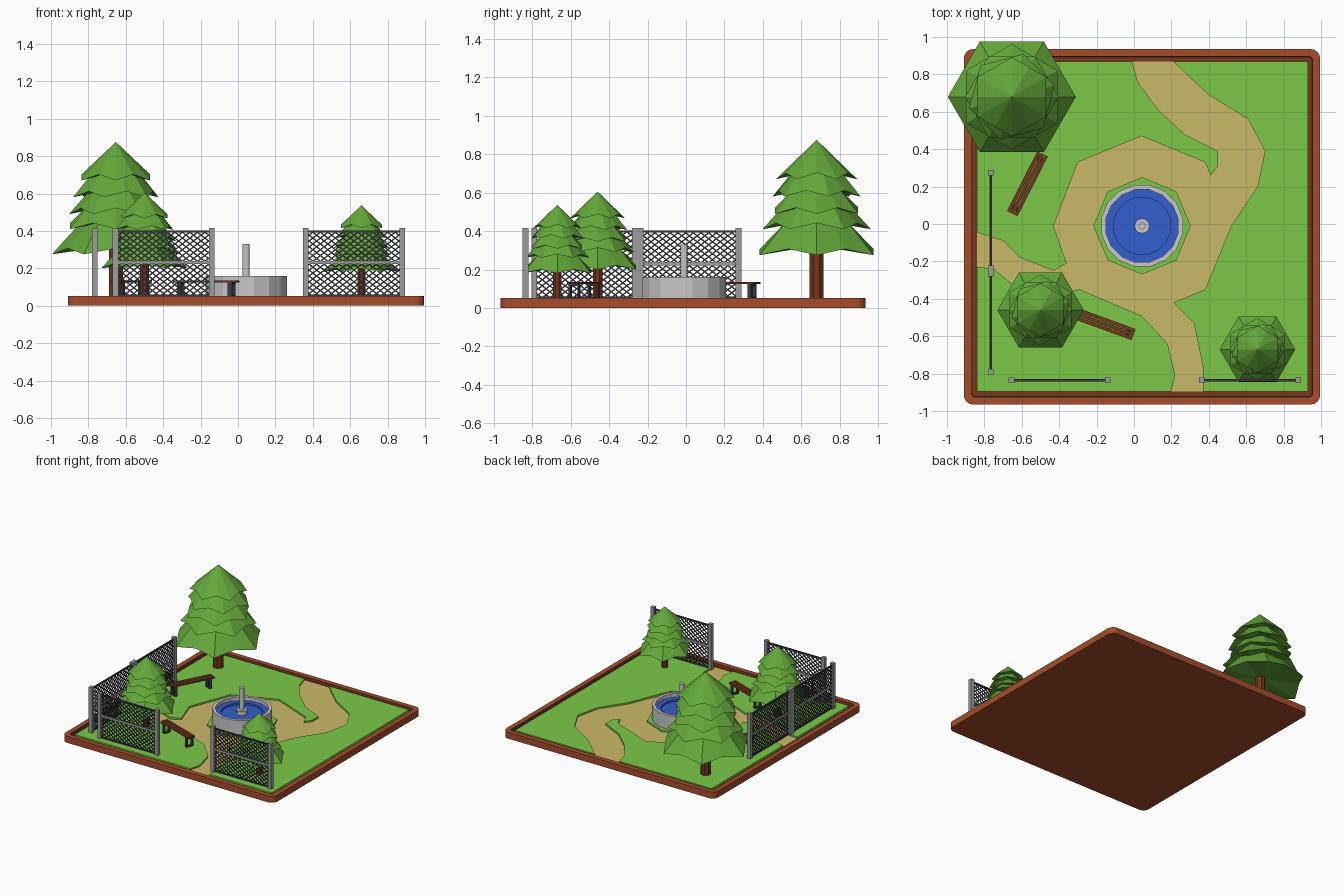
import bpy, bmesh, math
from mathutils import Matrix, Vector

if "Cube" in bpy.data.objects:
    bpy.data.objects.remove(bpy.data.objects["Cube"])


def mat(name, r, g, b):
    m = bpy.data.materials.new(name)
    m.diffuse_color = [((c / 255 + 0.055) / 1.055) ** 2.4 for c in (r, g, b)] + [1]
    m.use_nodes = True
    m.node_tree.nodes["Principled BSDF"].inputs["Base Color"].default_value = m.diffuse_color
    return m


BRICK = mat("rim brown", 166, 77, 43)
WOOD = mat("dark wood", 116, 56, 30)
GRASS = mat("grass green", 124, 201, 71)
SAND = mat("path sand", 202, 186, 104)
LEAF = mat("foliage green", 100, 168, 58)
STONE = mat("light stone", 200, 200, 200)
WATER = mat("water blue", 52, 94, 205)
STEEL = mat("post grey", 158, 158, 160)
WIRE = mat("wire dark", 58, 58, 68)


def finish(name, bm, mats):
    bmesh.ops.recalc_face_normals(bm, faces=bm.faces)
    me = bpy.data.meshes.new(name)
    bm.to_mesh(me)
    bm.free()
    for m in mats:
        me.materials.append(m)
    ob = bpy.data.objects.new(name, me)
    bpy.context.collection.objects.link(ob)
    return ob


def loft(name, rings, mats, idx=None):
    """Skin equal-length rings, capped; idx gives a material per span plus the end cap."""
    bm = bmesh.new()
    vs = [[bm.verts.new(p) for p in r] for r in rings]
    n = len(vs[0])
    idx = idx or [0] * len(rings)
    bm.faces.new(vs[0][::-1])
    for k in range(len(vs) - 1):
        for i in range(n):
            j = (i + 1) % n
            f = bm.faces.new((vs[k][i], vs[k][j], vs[k + 1][j], vs[k + 1][i]))
            f.material_index = idx[k]
    bm.faces.new(vs[-1]).material_index = idx[-1]
    return finish(name, bm, mats)


def circle(cx, cy, r, z, n, phase=0.0):
    return [(cx + r * math.cos(phase + 2 * math.pi * i / n),
             cy + r * math.sin(phase + 2 * math.pi * i / n), z) for i in range(n)]


def prism(name, pts, z0, z1, m):
    return loft(name, [[(x, y, z) for x, y in pts] for z in (z0, z1)], [m])


def boxes(name, items, m, base=Matrix()):
    """Items: (centre, size, tilt about the local y axis)."""
    bm = bmesh.new()
    for c, s, tilt in items:
        M = base @ Matrix.Translation(c) @ Matrix.Rotation(tilt, 4, 'Y') @ Matrix.Diagonal((*s, 1))
        bmesh.ops.create_cube(bm, size=1, matrix=M)
    return finish(name, bm, [m])


# --- base tray with rounded rim
def rounded(inset, r, z):
    x0, x1, y0, y1 = -0.91 + inset, 0.995 - inset, -0.965 + inset, 0.935 - inset
    pts = []
    for k, (x, y) in enumerate([(x1 - r, y1 - r), (x0 + r, y1 - r), (x0 + r, y0 + r), (x1 - r, y0 + r)]):
        for i in range(5):
            a = math.pi / 2 * (k + i / 4)
            pts.append((x + r * math.cos(a), y + r * math.sin(a), z))
    return pts


loft("base_tray", [rounded(0, .05, 0), rounded(0, .05, .052), rounded(.04, .02, .052),
                   rounded(.042, .02, .03)], [BRICK, WOOD], [0, 0, 1, 1])

# --- sand floor, and grass with the path cut out of it
RECT = [(-.84, -.895), (.93, -.895), (.93, .87), (-.84, .87)]
prism("path_floor", RECT, .025, .034, SAND)
grass = prism("grass", RECT, .026, .047, GRASS)
PATH = [(-.01, .9), (-.01, .87), (.02, .76), (.13, .61), (.27, .48), (.45, .39), (.45, .31), (.41, .26),
        (.38, .33), (.04, .47), (-.30, .33), (-.43, -.01), (-.36, -.21), (-.43, -.25), (-.61, -.18),
        (-.70, -.09), (-.84, -.045), (-.9, -.04), (-.9, -.22), (-.75, -.24), (-.64, -.33), (-.45, -.38),
        (-.29, -.35), (-.15, -.41), (.04, -.49), (.18, -.64), (.22, -.81), (.19, -.93), (.37, -.93),
        (.37, -.77), (.32, -.53), (.21, -.42), (.38, -.35), (.52, -.01), (.66, .20), (.70, .39),
        (.61, .56), (.40, .69), (.28, .80), (.21, .87), (.21, .9)]
cutter = prism("path_cutter", PATH, .01, .08, GRASS)
mod = grass.modifiers.new("cut_path", 'BOOLEAN')
mod.operation, mod.object, mod.solver = 'DIFFERENCE', cutter, 'EXACT'
bpy.context.view_layer.update()
cut = bpy.data.meshes.new_from_object(grass.evaluated_get(bpy.context.evaluated_depsgraph_get()))
grass.modifiers.clear()
grass.data = cut
bpy.data.objects.remove(cutter)
FX, FY = .043, -.01
loft("fountain_lawn", [circle(FX, FY, .26, z, 8) for z in (.03, .047)], [GRASS])

# --- fountain
loft("fountain_basin", [circle(FX, FY, r, z, 16, math.pi / 16) for r, z in
                        [(.222, .04), (.222, .16), (.197, .16), (.197, .13), (.155, .13), (.155, .115)]],
     [STONE, WATER], [0, 0, 0, 1, 1, 1])
loft("fountain_spout", [circle(FX, FY, r, z, 12) for r, z in
                        [(.04, .11), (.04, .15), (.019, .15), (.019, .33)]], [STONE])


# --- trees: stacked jagged hexagonal skirts over a trunk
def tree(name, x, y, s):
    g = .045
    loft(name + "_trunk", [circle(x, y, .04 * s, z, 8, math.pi / 8) for z in (g, g + .33 * s)], [WOOD])
    bm = bmesh.new()
    tiers = [(.342, .23, 0, .17), (.282, .365, 30, .14), (.25, .445, 0, .13),
             (.237, .535, 15, .13), (.212, .625, 30, .205)]
    for k, (r, h, ph, rise) in enumerate(tiers):
        low, top = [], []
        for i in range(12):
            a = math.radians(ph + 30 * i)
            odd = i % 2
            rr = r * (.866 if odd else 1)
            d = Vector((math.cos(a), math.sin(a), 0))
            o = Vector((x, y, g))
            low.append(bm.verts.new(o + s * (d * rr + Vector((0, 0, h + .032 * odd)))))
            if k < 4:
                top.append(bm.verts.new(o + s * (d * rr * .55 + Vector((0, 0, h + rise)))))
        under = bm.verts.new((x, y, g + s * (h + .05)))
        apex = bm.verts.new((x, y, g + s * (h + rise)))
        for i in range(12):
            j = (i + 1) % 12
            bm.faces.new((low[j], low[i], under))
            if top:
                bm.faces.new((low[i], low[j], top[j], top[i]))
                bm.faces.new((top[i], top[j], apex))
            else:
                bm.faces.new((low[i], low[j], apex))
    finish(name + "_foliage", bm, [LEAF])


tree("large_tree", -.653, .68, 1)
tree("medium_tree", -.50, -.46, .675)
tree("small_tree", .66, -.67, .592)


# --- chain-link fence panels
def fence(name, x, y, length, turn):
    B = Matrix.Translation((x, y, 0)) @ Matrix.Rotation(math.radians(turn), 4, 'Z')
    boxes(name + "_posts", [((u, 0, .23), (.03, .03, .37), 0) for u in (0, length)], STEEL, B)
    boxes(name + "_middle_rail", [((length / 2, 0, .23), (length, .014, .016), 0)], STEEL, B)
    wires = [((length / 2, 0, z), (length, .012, .01), 0) for z in (.397, .055)]
    w, k, z0, H = .04, .78, .055, .34
    c = -H / k
    while c < length:
        a, b = max(0, c), min(length, c + H / k)
        if b - a > .005:
            mid, zm = (a + b) / 2, z0 + k * ((a + b) / 2 - c)
            size = ((b - a) * math.hypot(1, k), .006, .007)
            wires.append(((mid, 0, zm), size, -math.atan(k)))
            wires.append(((length - mid, 0, zm), size, math.atan(k)))
        c += w
    boxes(name + "_mesh", wires, WIRE, B)


fence("front_left_fence", -.655, -.835, .515, 0)
fence("front_right_fence", .363, -.835, .515, 0)
fence("side_front_fence", -.765, -.79, .523, 90)
fence("side_back_fence", -.765, -.237, .51, 90)


# --- benches: three slats on two metal loop legs
def bench(name, x, y, turn):
    B = Matrix.Translation((x, y, 0)) @ Matrix.Rotation(math.radians(turn), 4, 'Z')
    boxes(name + "_seat", [((0, v, .13), (.357, .019, .012), 0) for v in (-.022, 0, .022)], WOOD, B)
    legs = []
    for u in (-.145, .145):
        legs += [((u, v, .085), (.024, .01, .08), 0) for v in (-.024, .024)]
        legs += [((u, 0, z), (.024, .056, .01), 0) for z in (.051, .12)]
    boxes(name + "_legs", legs, WIRE, B)


bench("back_bench", -.57, .215, 63)
bench("front_bench", -.17, -.53, -20)
